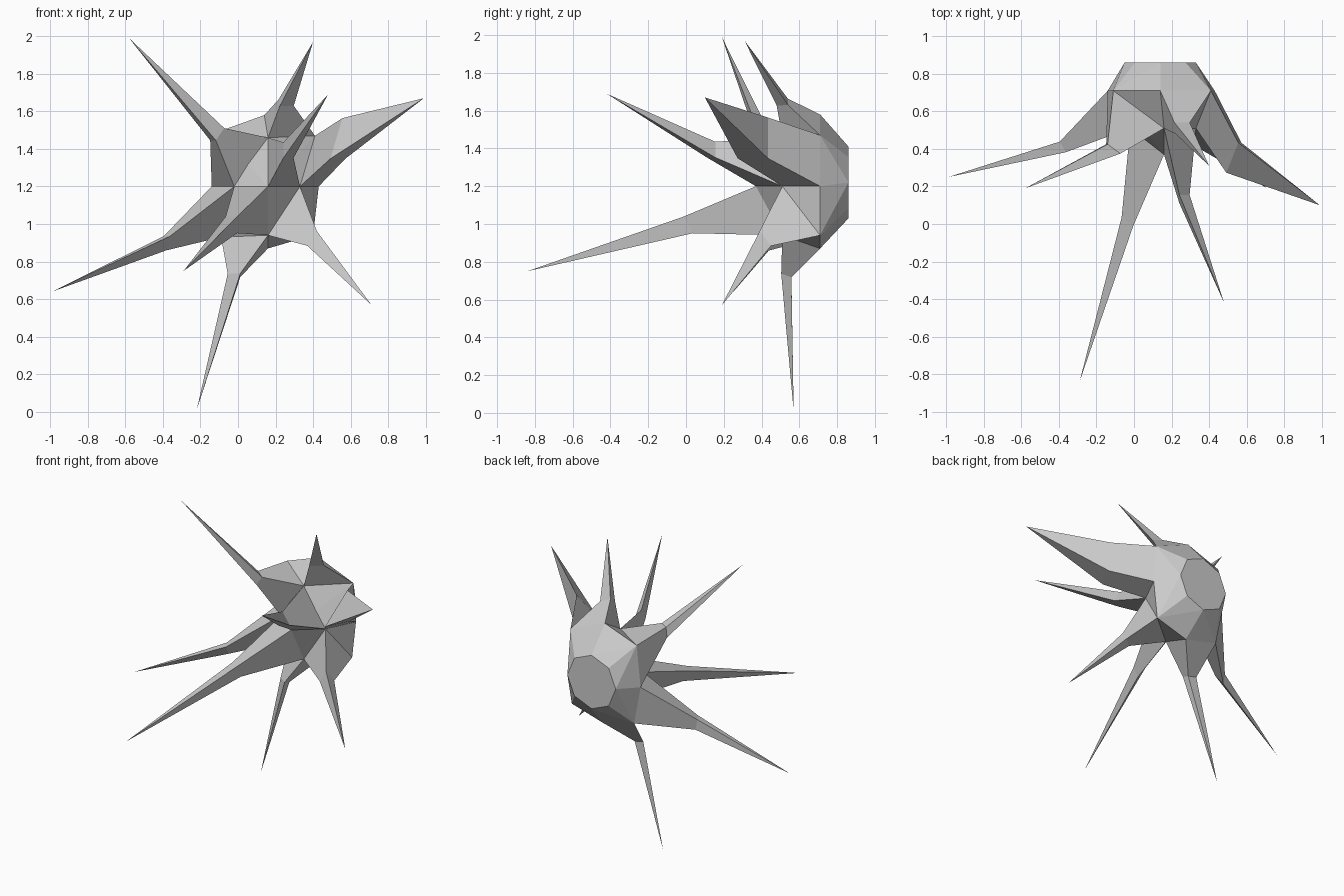
import bpy, bmesh, math
from mathutils import Vector

if "Cube" in bpy.data.objects:
    bpy.data.objects.remove(bpy.data.objects["Cube"])

# Named corner points of the faceted body
P = {
    "front": (.16, .37, 1.2), "T": (.16, .51, 1.46), "B": (.16, .51, .94),
    "L": (-.02, .51, 1.2), "R": (.33, .51, 1.2),
    "top": (.14, .71, 1.58), "ur": (.41, .71, 1.47), "right": (.43, .71, 1.2),
    "lr": (.40, .71, .94), "bottom": (.16, .71, .87), "ll": (-.09, .71, .93),
    "left": (-.14, .71, 1.2), "ul": (-.11, .71, 1.49),
}
P = {k: Vector(v) for k, v in P.items()}


def finish(name, bm):
    bmesh.ops.recalc_face_normals(bm, faces=bm.faces)
    me = bpy.data.meshes.new(name)
    bm.to_mesh(me)
    bm.free()
    bpy.context.collection.objects.link(bpy.data.objects.new(name, me))


# Body: hull of the named corners and an octagonal back cap
bm = bmesh.new()
for p in P.values():
    bm.verts.new(p)
for i in range(8):
    a = i * math.tau / 8
    bm.verts.new((.14 + .19 * math.cos(a), .86, 1.22 + .19 * math.sin(a)))
bmesh.ops.convex_hull(bm, input=bm.verts)
bmesh.ops.dissolve_limit(bm, angle_limit=.02, verts=bm.verts, edges=bm.edges)
finish("body", bm)


# Spike: grows from body corners to a smaller section, then to a point
def spike(name, base, mid, scale, tip):
    bm = bmesh.new()
    pts = [P[b] for b in base.split()]
    c = sum(pts, Vector()) / len(pts)
    lower = [bm.verts.new(p) for p in pts]
    upper = [bm.verts.new(Vector(mid) + (p - c) * scale) for p in pts]
    end = bm.verts.new(tip)
    n = len(pts)
    for i in range(n):
        j = (i + 1) % n
        bm.faces.new((lower[i], lower[j], upper[j], upper[i]))
        bm.faces.new((upper[i], upper[j], end))
    finish(name, bm)


spike("upper_left_spike", "L T ul left", (-.12, .40, 1.48), .25, (-.58, .19, 1.99))
spike("top_spike", "T top ur", (.245, .52, 1.64), .3, (.40, .31, 1.97))
spike("front_upper_spike", "front T R", (.26, .14, 1.38), .32, (.48, -.42, 1.69))
spike("right_spike", "R right ur", (.54, .38, 1.42), .8, (.99, .10, 1.67))
spike("lower_right_spike", "R B lr", (.41, .41, .91), .3, (.71, .19, .57))
spike("bottom_spike", "B bottom ll", (-.01, .54, .73), .27, (-.22, .57, .01))
spike("front_lower_spike", "front L B", (-.025, .02, 1.01), .34, (-.29, -.84, .75))
spike("lower_left_spike", "L left ll", (-.38, .42, .91), .28, (-.99, .25, .64))
